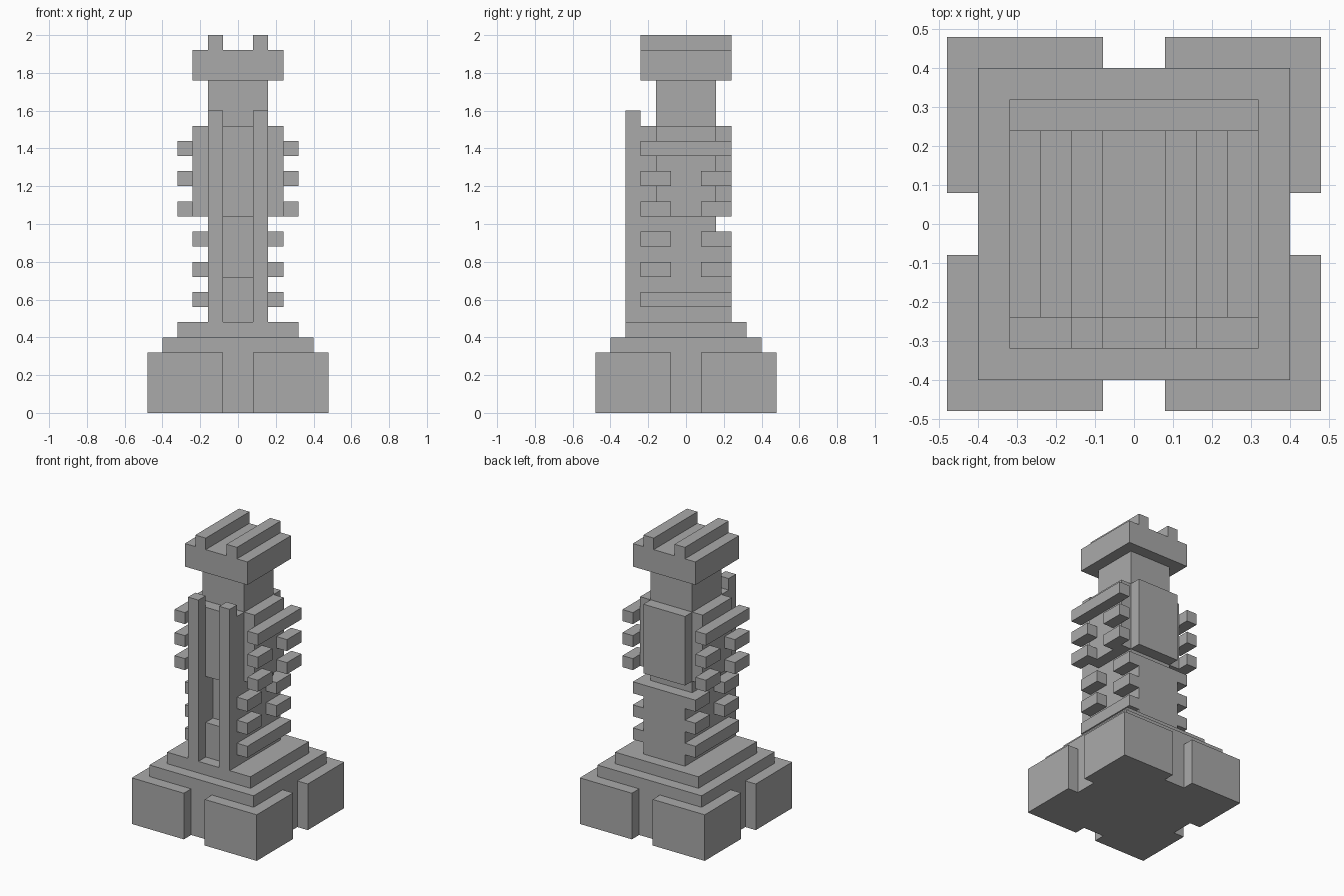
import bpy
import bmesh
from mathutils import Vector

U = 0.08  # block size of the model

cube = bpy.data.objects.get("Cube")
if cube:
    bpy.data.objects.remove(cube, do_unlink=True)

stone = bpy.data.materials.new("stone_grey")
stone.use_nodes = True
grey = (0.4, 0.4, 0.4, 1.0)
stone.diffuse_color = grey
stone.node_tree.nodes["Principled BSDF"].inputs["Base Color"].default_value = grey


def prism(name, outline, z0, z1):
    """Extrude a flat outline, given in blocks, from z0 to z1."""
    bm = bmesh.new()
    face = bm.faces.new([bm.verts.new((x * U, y * U, z0 * U)) for x, y in outline])
    up = bmesh.ops.extrude_face_region(bm, geom=[face])
    top = [v for v in up["geom"] if isinstance(v, bmesh.types.BMVert)]
    bmesh.ops.translate(bm, verts=top, vec=Vector((0, 0, (z1 - z0) * U)))
    bmesh.ops.recalc_face_normals(bm, faces=bm.faces)
    mesh = bpy.data.meshes.new(name)
    bm.to_mesh(mesh)
    bm.free()
    mesh.materials.append(stone)
    obj = bpy.data.objects.new(name, mesh)
    bpy.context.collection.objects.link(obj)
    return obj


def box(name, x, y, z):
    (x0, x1), (y0, y1) = x, y
    return prism(name, [(x0, y0), (x1, y0), (x1, y1), (x0, y1)], *z)


def pair(name, x, y, z):
    """A box on the left and its mirror on the right."""
    box("left_" + name, x, y, z)
    box("right_" + name, (-x[1], -x[0]), y, z)


def slab(name, half, z):
    box(name, (-half, half), (-half, half), z)


# Foundation with a notch in the middle of each side
outline = []
quarter = [(5, 1), (6, 1), (6, 6), (1, 6), (1, 5)]
for turn in range(4):
    outline += quarter
    quarter = [(-y, x) for x, y in quarter]
prism("foundation", outline, 0, 4)
slab("lower_step", 5, (4, 5))
slab("upper_step", 4, (5, 6))

# Central shaft and its thickened parts
slab("shaft", 2, (6, 22))
pair("upper_cheek", (2, 3), (-2, 2), (13, 19))
box("lower_back_plate", (-2, 2), (2, 3), (6, 12))
box("upper_back_panel", (-2, 2), (2, 3), (13, 19))

# Front: rails with a stepped channel between them
pair("front_rail", (1, 2), (-4, -3), (6, 20))
pair("front_rail_backing", (1, 2), (-3, -2), (6, 19))
box("lower_channel_block", (-1, 1), (-3, -2), (6, 9))
box("upper_channel_panel", (-1, 1), (-3, -2), (13, 19))

# Side ribs: one full rib and two split ribs on each tier
for tier, x, full, split in (("lower", (2, 3), 7, (9, 11)),
                             ("upper", (3, 4), 17, (13, 15))):
    pair(tier + "_full_rib", x, (-3, 3), (full, full + 1))
    for z in split:
        pair(tier + "_front_rib", x, (-3, -1), (z, z + 1))
        pair(tier + "_back_rib", x, (1, 3), (z, z + 1))

# Head with two ridges
slab("head", 3, (22, 24))
pair("head_ridge", (1, 2), (-3, 3), (24, 25))
